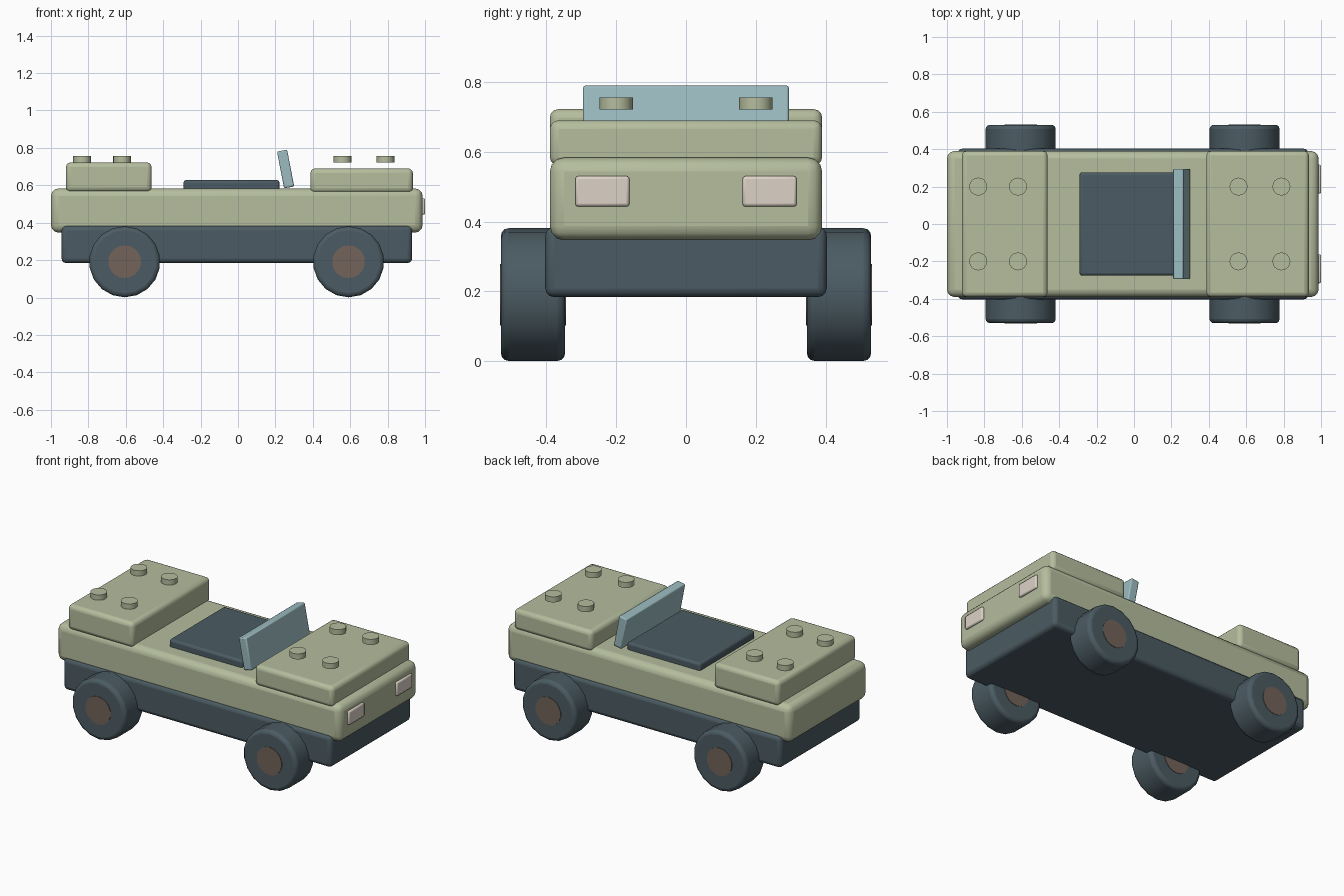
import bpy, math

if "Cube" in bpy.data.objects:
    bpy.data.objects.remove(bpy.data.objects["Cube"])


def paint(name, rgb):
    m = bpy.data.materials.new(name)
    m.diffuse_color = (*rgb, 1)
    m.use_nodes = True
    m.node_tree.nodes["Principled BSDF"].inputs["Base Color"].default_value = m.diffuse_color
    return m


GREEN = paint("green", (0.46, 0.51, 0.34))
DARK = paint("dark", (0.07, 0.105, 0.125))
GLASS = paint("glass", (0.33, 0.50, 0.53))
BROWN = paint("brown", (0.17, 0.125, 0.10))
CREAM = paint("cream", (0.72, 0.65, 0.57))


def finish(ob, name, mat, bevel, segments):
    ob.name = name
    ob.data.materials.append(mat)
    if bevel:
        bpy.ops.object.transform_apply(location=False, rotation=False, scale=True)
        mod = ob.modifiers.new("bevel", "BEVEL")
        mod.width, mod.segments = bevel, segments
        mod.limit_method = "ANGLE"
        mod.angle_limit = math.radians(40)
    bpy.ops.object.shade_smooth_by_angle(angle=math.radians(35))
    return ob


def box(name, x, y, z, mat, bevel, segments=3, tilt=0):
    """Rounded box from (min, max) ranges."""
    mid = [(a + b) / 2 for a, b in (x, y, z)]
    bpy.ops.mesh.primitive_cube_add(size=1, location=mid, rotation=(0, tilt, 0))
    ob = bpy.context.object
    ob.scale = [b - a for a, b in (x, y, z)]
    return finish(ob, name, mat, bevel, segments)


def cyl(name, loc, r, depth, sides, mat, rot=0, bevel=0):
    bpy.ops.mesh.primitive_cylinder_add(vertices=sides, radius=r, depth=depth,
                                        location=loc, rotation=(rot, 0, 0))
    return finish(bpy.context.object, name, mat, bevel, 3)


# Main body
box("chassis", (-0.943, 0.931), (-0.403, 0.403), (0.184, 0.384), DARK, 0.025)
box("body", (-1.0, 0.987), (-0.39, 0.39), (0.347, 0.583), GREEN, 0.04)
box("hood", (0.387, 0.935), (-0.39, 0.39), (0.56, 0.69), GREEN, 0.025)
box("rear_deck", (-0.92, -0.462), (-0.39, 0.39), (0.565, 0.722), GREEN, 0.025)

# Cabin
box("seat", (-0.291, 0.222), (-0.276, 0.276), (0.55, 0.628), DARK, 0.015)
box("windshield", (0.227, 0.282), (-0.295, 0.295), (0.587, 0.787), GLASS,
    0.007, 2, math.radians(-11))

for s in (-1, 1):
    # Headlights
    y = sorted((s * 0.162, s * 0.317))
    box("headlight", (0.95, 1.0), y, (0.443, 0.53), CREAM, 0.008, 2)
    # Studs on rear deck and just above the hood
    for x in (-0.833, -0.62, 0.559, 0.788):
        cyl("stud", (x, s * 0.2, 0.738), 0.048, 0.035, 16, GREEN)
    # Wheels with hubs showing on both faces
    for x in (-0.606, 0.591):
        cyl("tyre", (x, s * 0.438, 0.191), 0.19, 0.184, 18, DARK,
            math.pi / 2, 0.022)
        cyl("hub", (x, s * 0.438, 0.191), 0.088, 0.19, 18, BROWN, math.pi / 2)
